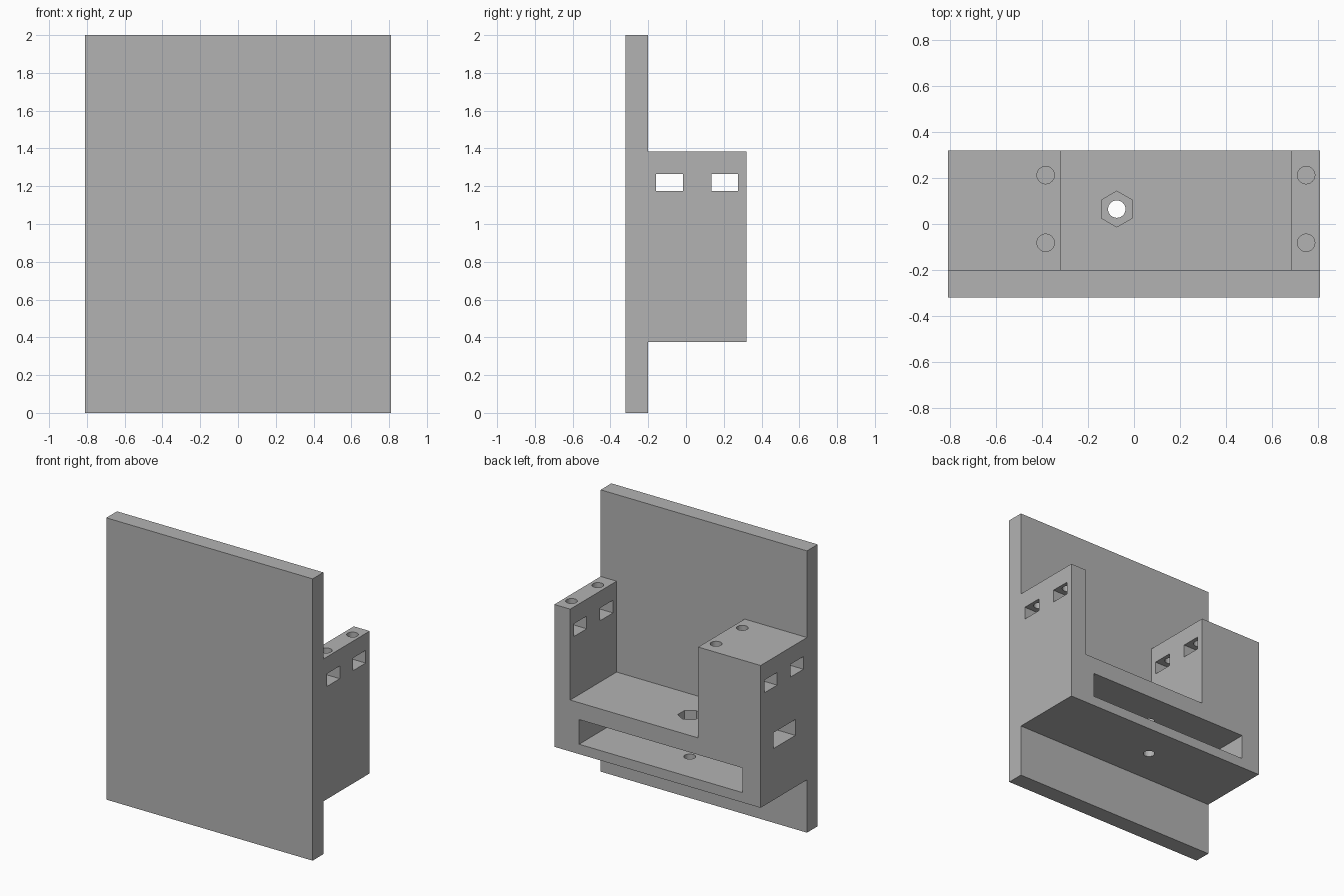
import bpy, bmesh, math

if "Cube" in bpy.data.objects:
    bpy.data.objects.remove(bpy.data.objects["Cube"])

grey = bpy.data.materials.new("grey_plastic")
grey.diffuse_color = (0.45, 0.45, 0.45, 1)
grey.use_nodes = True
grey.node_tree.nodes["Principled BSDF"].inputs["Base Color"].default_value = grey.diffuse_color


def prism(name, outline, z0, z1):
    """Extrude an xy outline from z0 up to z1."""
    bm = bmesh.new()
    face = bm.faces.new([bm.verts.new((x, y, z0)) for x, y in outline])
    ext = bmesh.ops.extrude_face_region(bm, geom=[face])
    top = [v for v in ext["geom"] if isinstance(v, bmesh.types.BMVert)]
    bmesh.ops.translate(bm, verts=top, vec=(0, 0, z1 - z0))
    bmesh.ops.recalc_face_normals(bm, faces=bm.faces[:])
    mesh = bpy.data.meshes.new(name)
    bm.to_mesh(mesh)
    bm.free()
    mesh.materials.append(grey)
    obj = bpy.data.objects.new(name, mesh)
    bpy.context.collection.objects.link(obj)
    return obj


def box(name, x, y, z):
    return prism(name, [(x[0], y[0]), (x[1], y[0]), (x[1], y[1]), (x[0], y[1])], *z)


def rod(name, x, y, r, z0, z1, sides=32):
    a = [2 * math.pi * i / sides + math.pi / 2 for i in range(sides)]
    return prism(name, [(x + r * math.cos(t), y + r * math.sin(t)) for t in a], z0, z1)


def cut(target, cutter):
    """Subtract the cutter, then discard it."""
    mod = target.modifiers.new("cut", 'BOOLEAN')
    mod.operation, mod.solver, mod.object = 'DIFFERENCE', 'EXACT', cutter
    bpy.context.view_layer.objects.active = target
    bpy.ops.object.modifier_apply(modifier=mod.name)
    bpy.data.objects.remove(cutter)


# Tall mounting plate at the front
box("mounting_plate", (-0.81, 0.81), (-0.32, -0.2), (0, 2))

# U-shaped carrier behind it
carrier = box("carrier", (-0.81, 0.81), (-0.2, 0.32), (0.375, 1.385))
cut(carrier, box("bay", (-0.32, 0.685), (-0.3, 0.5), (0.74, 1.6)))

# Wide slot under the bay floor, open to the back
cut(carrier, box("belt_slot", (-0.667, 0.615), (-0.3, 0.5), (0.445, 0.62)))

# Passage through the thick left wall, level with the bay floor
cut(carrier, box("side_window", (-1, -0.2), (-0.07, 0.176), (0.74, 0.853)))

# Nut slots through both walls, with screw holes from the top
for y0, y1 in ((-0.16, -0.015), (0.135, 0.275)):
    cut(carrier, box("nut_slot", (-1, 1), (y0, y1), (1.175, 1.265)))
for x in (-0.385, 0.75):
    for y in (-0.082, 0.213):
        cut(carrier, rod("screw_hole", x, y, 0.038, 1.22, 1.5))

# Hexagonal nut recess and bolt hole in the bay floor
cut(carrier, rod("hex_recess", -0.075, 0.065, 0.078, 0.67, 0.9, 6))
cut(carrier, rod("bolt_hole", -0.075, 0.065, 0.038, 0.2, 0.8))
